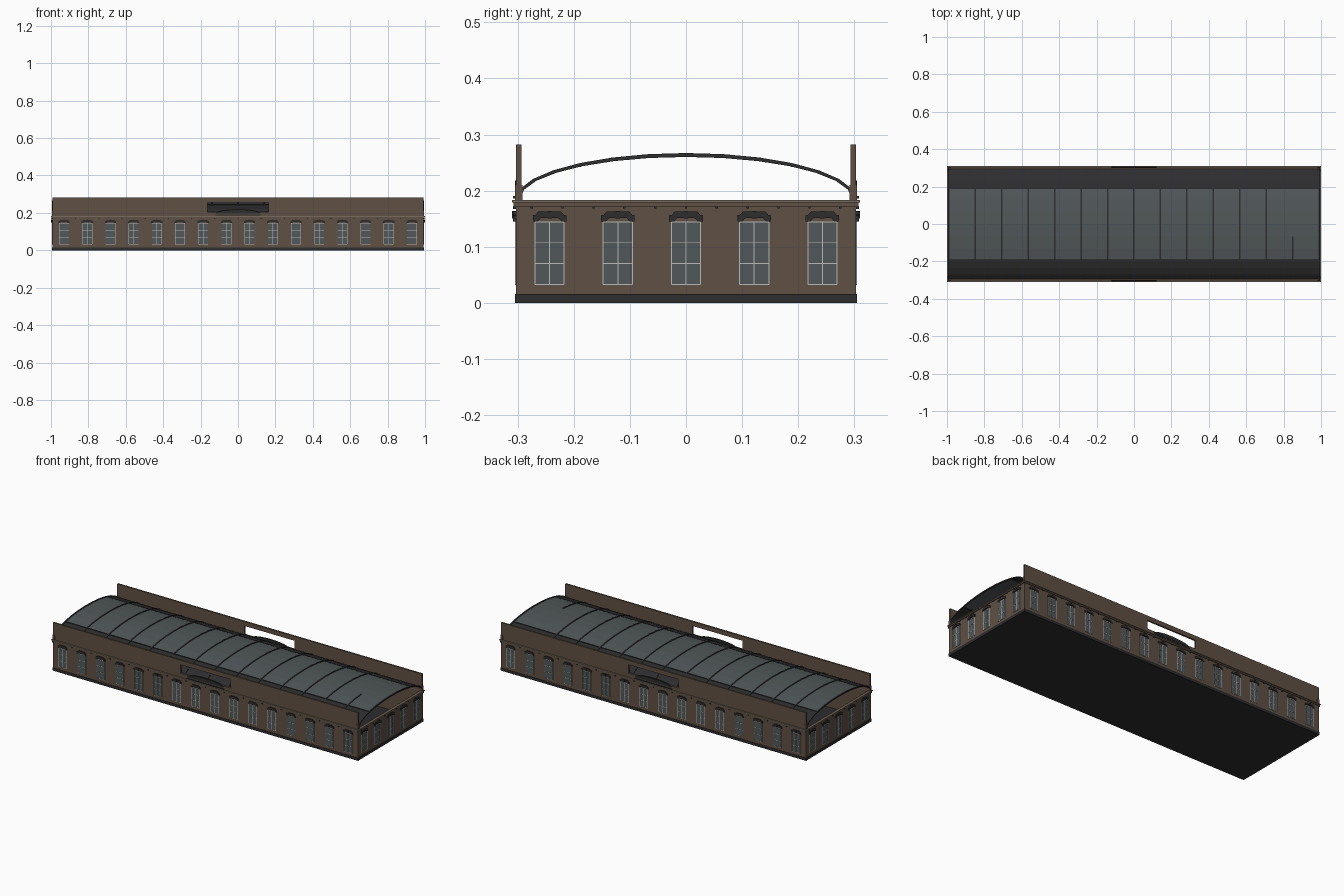
import bpy, bmesh, math
from mathutils import Matrix, Vector

if "Cube" in bpy.data.objects:
    bpy.data.objects.remove(bpy.data.objects["Cube"])


def material(name, rgb):
    m = bpy.data.materials.new(name)
    m.use_nodes = True
    m.diffuse_color = (*rgb, 1)
    m.node_tree.nodes["Principled BSDF"].inputs["Base Color"].default_value = (*rgb, 1)
    return m


BRICK = material("brown brick", (0.115, 0.08, 0.056))
STONE = material("pale brown stone", (0.19, 0.15, 0.115))
IRON = material("dark iron", (0.026, 0.026, 0.028))
GLASS = material("grey glass", (0.082, 0.096, 0.1))
FRAME = material("light frame", (0.5, 0.5, 0.48))

HX, HY = 0.992, 0.303        # wall half length and half width
RISE, SPRING = 0.081, 0.185  # roof arch
SEGS = 14


def finish(name, bm, mats):
    bmesh.ops.recalc_face_normals(bm, faces=bm.faces)
    mesh = bpy.data.meshes.new(name)
    bm.to_mesh(mesh)
    bm.free()
    for m in mats:
        mesh.materials.append(m)
    ob = bpy.data.objects.new(name, mesh)
    bpy.context.collection.objects.link(ob)
    return ob


def add_box(bm, x0, x1, y0, y1, z0, z1, mat=0):
    size = Vector((x1 - x0, y1 - y0, z1 - z0))
    mid = Vector((x0 + x1, y0 + y1, z0 + z1)) / 2
    mtx = Matrix.Translation(mid) @ Matrix.Diagonal((*size, 1))
    verts = bmesh.ops.create_cube(bm, size=1, matrix=mtx)["verts"]
    for f in {f for v in verts for f in v.link_faces}:
        f.material_index = mat


def box(name, mat, *bounds):
    bm = bmesh.new()
    add_box(bm, *bounds)
    return finish(name, bm, [mat])


def add_plate(bm, points, y0, y1, mat=0):
    """Extrude an outline drawn in x and z from y0 to y1."""
    face = bm.faces.new([bm.verts.new((x, y0, z)) for x, z in points])
    face.material_index = mat
    new = bmesh.ops.extrude_face_region(bm, geom=[face], use_keep_orig=True)["geom"]
    verts = [g for g in new if isinstance(g, bmesh.types.BMVert)]
    bmesh.ops.translate(bm, verts=verts, vec=(0, y1 - y0, 0))
    for f in {f for v in verts for f in v.link_faces}:
        f.material_index = mat


def arch(radius_offset, i):
    a = math.pi * i / SEGS
    return (-(HY - 0.001 + radius_offset) * math.cos(a),
            SPRING + (RISE + radius_offset) * math.sin(a))


# Plinth and floor
box("plinth", IRON, -HX - 0.003, HX + 0.003, -HY - 0.002, HY + 0.002, 0, 0.016)

# Hollow shell of four walls
T = 0.01
for side, s in (("front", -1), ("back", 1)):
    ys = sorted((s * HY, s * (HY - T)))
    box(side + "_wall", BRICK, -HX, HX, *ys, 0.016, 0.183)
for side, s in (("left", 1), ("right", -1)):
    xs = sorted((s * HX, s * (HX - T)))
    box(side + "_wall", BRICK, *xs, -HY + T, HY - T, 0.016, 0.183)


# Cornice bands around the walls
def ring(name, mat, out, z0, z1):
    bm = bmesh.new()
    for s in (-1, 1):
        add_box(bm, -HX - out, HX + out, *sorted((s * (HY - T), s * (HY + out))), z0, z1)
        add_box(bm, *sorted((s * (HX - T), s * (HX + out))), -HY + T, HY - T, z0, z1)
    finish(name, bm, [mat])


ring("lower_cornice", BRICK, 0.004, 0.172, 0.179)
ring("upper_cornice", STONE, 0.007, 0.179, 0.183)

# Small corbels under the cornice
bm = bmesh.new()
for s in (-1, 1):
    for i in range(17):
        x = -0.992 + 0.124 * i
        add_box(bm, x - 0.003, x + 0.003, *sorted((s * HY, s * (HY + 0.005))), 0.167, 0.173)
    for i in range(11):
        y = -0.275 + 0.055 * i
        add_box(bm, *sorted((s * HX, s * (HX + 0.005))), y - 0.002, y + 0.002, 0.168, 0.173)
finish("corbels", bm, [IRON])

# Window: pane, glazing bars and hood, facing -y
bm = bmesh.new()
W, Z0, Z1 = 0.026, 0.033, 0.144
add_box(bm, -W, W, -0.001, 0.001, Z0, Z1, 0)
for x in (-W, 0, W):
    add_box(bm, x - 0.0009, x + 0.0009, -0.002, 0, Z0, Z1, 1)
for i in range(4):
    z = Z0 + (Z1 - Z0) * i / 3
    add_box(bm, -W, W, -0.0018, 0, z - 0.0008, z + 0.0008, 1)
half = [(0.016, 0.151), (0.021, 0.145), (0.03, 0.145), (0.03, 0.156), (0.025, 0.157), (0.02, 0.163)]
add_plate(bm, half + [(-x, z) for x, z in reversed(half)], -0.005, 0, 2)
add_box(bm, -0.004, 0.004, -0.007, 0, 0.15, 0.164, 2)
window = finish("window", bm, [GLASS, FRAME, IRON])

spots = []
for i in range(16):
    x = -0.93 + 0.124 * i
    spots += [("front", x, -HY, 0), ("back", x, HY, math.pi)]
for i in range(5):
    y = -0.243 + 0.1215 * i
    spots += [("left", HX, y, math.pi / 2), ("right", -HX, y, -math.pi / 2)]
for n, (side, x, y, turn) in enumerate(spots):
    ob = window if n == 0 else window.copy()
    ob.name = side + "_window"
    ob.location, ob.rotation_euler = (x, y, 0), (0, 0, turn)
    if n:
        bpy.context.collection.objects.link(ob)

# Tall parapets with a central opening and a low arched crest in it
for side, s in (("front", -1), ("back", 1)):
    bm = bmesh.new()
    outer = [(-HX, 0.183), (HX, 0.183), (HX, 0.282), (-HX, 0.282)]
    inner = [(-0.162, 0.205), (0.162, 0.205), (0.162, 0.256), (-0.162, 0.256)]
    y_out, y_in = s * HY, s * (HY - T)
    layers = [[[bm.verts.new((x, y, z)) for x, z in loop] for loop in (outer, inner)]
              for y in (y_out, y_in)]
    for i in range(4):
        j = (i + 1) % 4
        for o, n in layers:
            bm.faces.new((o[i], o[j], n[j], n[i]))
        for k in (0, 1):
            a, b = layers[0][k], layers[1][k]
            bm.faces.new((a[i], a[j], b[j], b[i]))
    finish(side + "_parapet", bm, [BRICK])

    bm = bmesh.new()
    crest = [(0.12 * math.cos(a), 0.196 + 0.022 * math.sin(a))
             for a in (math.pi * i / 12 for i in range(13))]
    add_plate(bm, crest, s * (HY - 0.006), s * (HY + 0.002))
    add_box(bm, -0.12, 0.12, *sorted((s * HY, s * (HY + 0.005))), 0.186, 0.19)
    finish(side + "_crest", bm, [IRON])

    # Thickened parapet ends where the arch lands
    for e in (-1, 1):
        box(side + "_arch_foot", BRICK, *sorted((e * (HX - 0.012), e * (HX + 0.002))),
            *sorted((s * (HY - 0.012), s * (HY + 0.002))), 0.183, 0.21)

# Vaulted roof: glazed crown, iron flanks
bm = bmesh.new()
rows = [[bm.verts.new((x, *arch(-0.003, i))) for i in range(SEGS + 1)] for x in (-HX, HX)]
for i in range(SEGS):
    f = bm.faces.new((rows[0][i], rows[1][i], rows[1][i + 1], rows[0][i + 1]))
    f.material_index = 0 if 4 <= i < SEGS - 4 else 1
roof = finish("vaulted_roof", bm, [GLASS, IRON])
thick = roof.modifiers.new("thickness", "SOLIDIFY")
thick.thickness, thick.offset = 0.002, 0


# Iron ribs over the vault, one of them cut short
def rib(name, x, last):
    bm = bmesh.new()
    loops = []
    for i in range(last + 1):
        pts = [(x + dx, *arch(r, i)) for dx, r in
               ((-0.004, -0.006), (0.004, -0.006), (0.004, 0.001), (-0.004, 0.001))]
        loops.append([bm.verts.new(p) for p in pts])
    for a, b in zip(loops, loops[1:]):
        for k in range(4):
            m = (k + 1) % 4
            bm.faces.new((a[k], a[m], b[m], b[k]))
    bm.faces.new(loops[0])
    bm.faces.new(loops[-1])
    finish(name, bm, [IRON])


for i in range(15):
    rib("roof_rib", -0.99 + 0.1414 * i, 6 if i == 13 else SEGS)

# Iron edges between glass and flanks
for s in (-1, 1):
    y, z = arch(0, 4)
    box("glazing_edge", IRON, -HX, HX, *sorted((s * (abs(y) - 0.001), s * (abs(y) + 0.006))),
        z - 0.006, z - 0.001)
